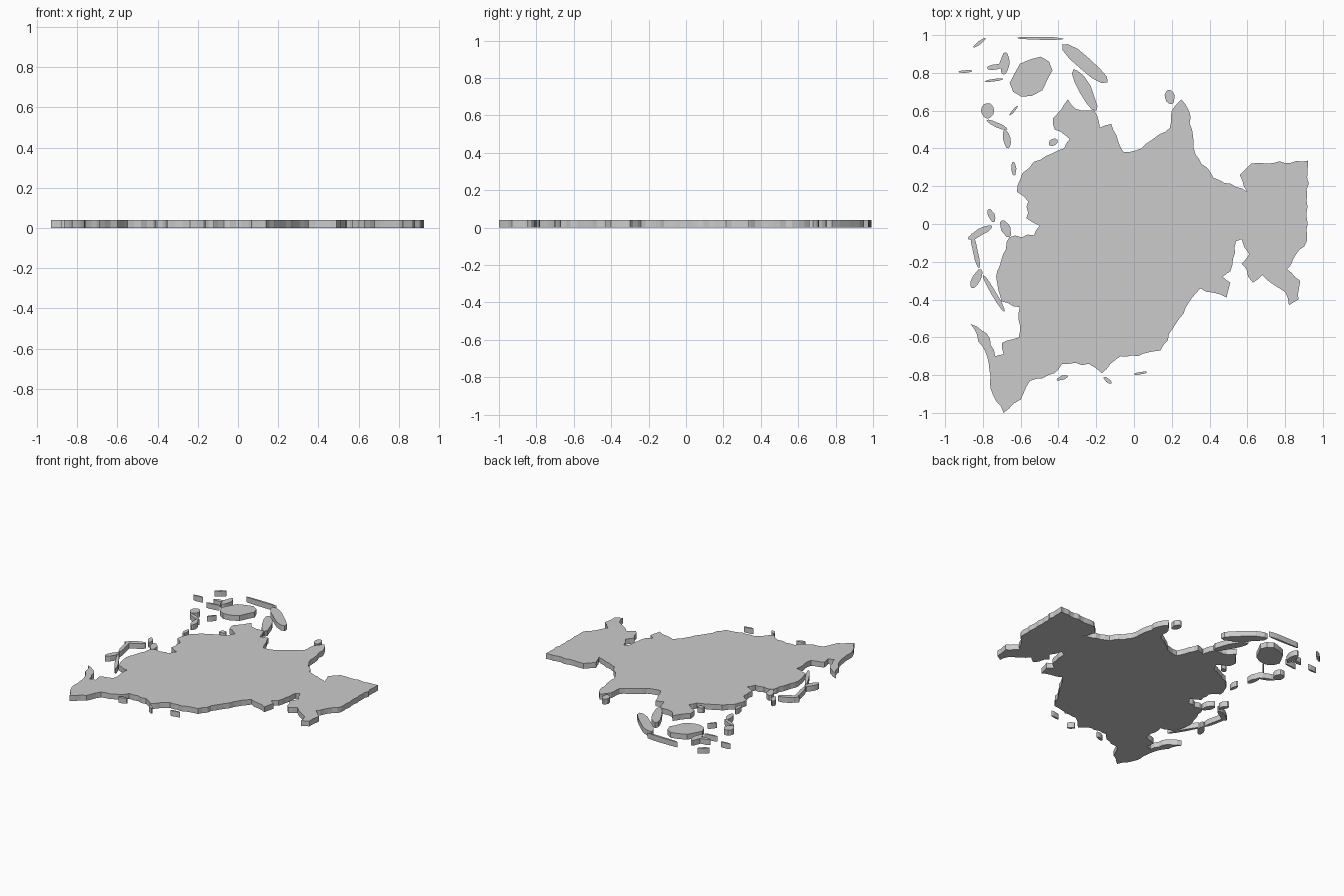
import bpy, bmesh, math, random

random.seed(4)
THICK = 0.04


def rough(pts):
    """Break up each straight stretch of coast with jittered points."""
    out = []
    for (x1, y1), (x2, y2) in zip(pts, pts[1:] + pts[:1]):
        n = math.hypot(x2 - x1, y2 - y1)
        steps = max(2, int(n / 0.03))
        out.append((x1, y1))
        for k in range(1, steps):
            s = random.uniform(-1, 1) * min(0.007, n * 0.08) / n
            t = k / steps
            out.append((x1 + (x2 - x1) * t - (y2 - y1) * s, y1 + (y2 - y1) * t + (x2 - x1) * s))
    return out


def land(name, pts):
    """Flat slab of land from a coastline outline."""
    bm = bmesh.new()
    base = bm.faces.new([bm.verts.new((x, y, 0)) for x, y in pts])
    top = bmesh.ops.extrude_face_region(bm, geom=[base], use_keep_orig=True)
    for v in top["geom"]:
        if isinstance(v, bmesh.types.BMVert):
            v.co.z = THICK
    bmesh.ops.recalc_face_normals(bm, faces=bm.faces)
    bmesh.ops.triangulate(bm, faces=[f for f in bm.faces if len(f.verts) > 4])
    me = bpy.data.meshes.new(name)
    bm.to_mesh(me)
    bm.free()
    bpy.context.collection.objects.link(bpy.data.objects.new(name, me))


def island(name, x1, y1, x2, y2, w):
    """Blunt lens-shaped island between two ends, w wide."""
    dx, dy = x2 - x1, y2 - y1
    n = math.hypot(dx, dy)
    pts = []
    for k in range(12):
        a = math.tau * k / 12
        t = 0.5 - 0.5 * math.cos(a)
        s = 0.5 * math.sin(a) * w / n * random.uniform(0.8, 1.1)
        pts.append((x1 + dx * t - dy * s, y1 + dy * t + dx * s))
    land(name, pts)


# Mainland coast, clockwise from the north-west
mainland = [
    (-.43, .56), (-.35, .66), (-.31, .61), (-.21, .6), (-.18, .51), (-.12, .53), (-.055, .38),
    (.04, .4), (.19, .51), (.2, .6), (.25, .66), (.29, .6), (.325, .37), (.42, .245), (.6, .17),
    (.56, .26), (.62, .32), (.92, .335), (.915, -.09), (.81, -.24), (.88, -.3), (.87, -.4),
    (.82, -.43), (.8, -.36), (.68, -.27), (.63, -.31), (.57, -.21), (.61, -.16), (.57, -.08),
    (.54, -.09), (.51, -.25), (.47, -.28), (.51, -.31), (.49, -.39), (.35, -.34), (.24, -.5),
    (.14, -.67), (.02, -.7), (-.07, -.7), (-.17, -.79), (-.24, -.74), (-.38, -.74), (-.42, -.79),
    (-.55, -.83), (-.6, -.93), (-.69, -1), (-.76, -.87), (-.775, -.71), (-.865, -.53),
    (-.78, -.58), (-.735, -.7), (-.69, -.69), (-.7, -.63), (-.61, -.6), (-.605, -.44),
    (-.7, -.41), (-.73, -.28), (-.66, -.07), (-.53, -.06), (-.5, -.01), (-.57, .03),
    (-.56, .12), (-.62, .17), (-.59, .27), (-.53, .33), (-.37, .4), (-.34, .45), (-.42, .5)]
land("mainland", rough(mainland))

# Northern islands: two ends and width
north = [
    (-.45, .86, -.64, .7, .18), (-.38, .95, -.14, .75, .085), (-.32, .82, -.2, .6, .07),
    (-.68, .91, -.69, .79, .05), (-.78, .825, -.68, .84, .03), (-.79, .755, -.69, .768, .014),
    (-.93, .805, -.855, .81, .014), (-.85, .935, -.785, .985, .018), (-.62, .985, -.37, .98, .018),
    (.18, .71, .2, .635, .05)]

# Western island chains
west = [
    (-.81, .6, -.74, .6, .08), (-.685, .5, -.665, .4, .04), (-.78, .55, -.67, .5, .025),
    (-.66, .575, -.615, .625, .014), (-.64, .33, -.635, .255, .028), (-.45, .42, -.405, .445, .035),
    (-.77, .08, -.74, .01, .035), (-.75, -.01, -.88, -.08, .04), (-.86, -.05, -.82, -.235, .028),
    (-.7, .02, -.66, -.07, .05), (-.86, -.34, -.81, -.24, .045), (-.8, -.27, -.685, -.465, .03)]

# Southern islets
south = [(-.41, -.825, -.35, -.805, .022), (-.16, -.81, -.12, -.845, .022), (0, -.795, .07, -.785, .014)]

for group, rows in (("north", north), ("west", west), ("south", south)):
    for i, row in enumerate(rows):
        island(f"{group}_island_{i + 1}", *row)
